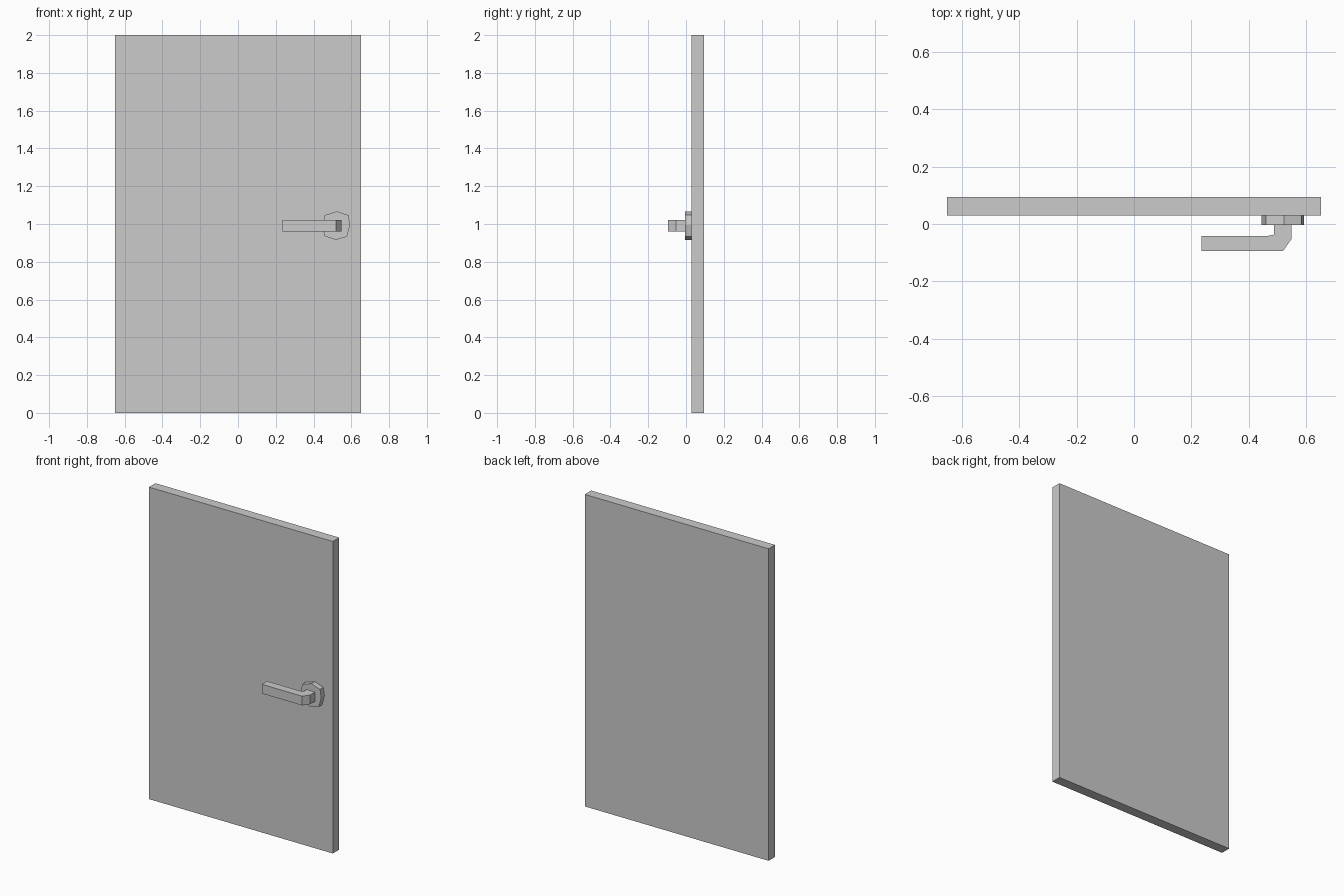
import bpy, bmesh
from mathutils import Vector

if "Cube" in bpy.data.objects:
    bpy.data.objects.remove(bpy.data.objects["Cube"])


def prism(name, points, direction):
    """Extrude a flat outline along a direction into a closed solid."""
    bm = bmesh.new()
    face = bm.faces.new([bm.verts.new(p) for p in points])
    result = bmesh.ops.extrude_face_region(bm, geom=[face], use_keep_orig=True)
    moved = [g for g in result["geom"] if isinstance(g, bmesh.types.BMVert)]
    bmesh.ops.translate(bm, verts=moved, vec=Vector(direction))
    bmesh.ops.recalc_face_normals(bm, faces=bm.faces)
    mesh = bpy.data.meshes.new(name)
    bm.to_mesh(mesh)
    bm.free()
    obj = bpy.data.objects.new(name, mesh)
    bpy.context.collection.objects.link(obj)
    return obj


# Door slab
W, FRONT, BACK = 0.652, 0.029, 0.094
slab = [(-W, FRONT), (W, FRONT), (W, BACK), (-W, BACK)]
prism("door_panel", [(x, y, 0) for x, y in slab], (0, 0, 2))

# Eight-sided, slightly uneven backplate on the front (x, z outline)
plate = [(0.524, 1.067), (0.584, 1.047), (0.593, 0.996), (0.577, 0.933),
         (0.519, 0.916), (0.460, 0.935), (0.445, 0.986), (0.460, 1.047)]
prism("handle_backplate", [(x, FRONT, z) for x, z in plate], (0, -0.033, 0))

# Lever with a chamfered elbow and a neck into the backplate (x, y outline)
lever = [(0.235, -0.094), (0.520, -0.094), (0.549, -0.053), (0.549, 0.0),
         (0.489, 0.0), (0.489, -0.037), (0.470, -0.041), (0.235, -0.041)]
prism("handle_lever", [(x, y, 0.961) for x, y in lever], (0, 0, 0.059))
